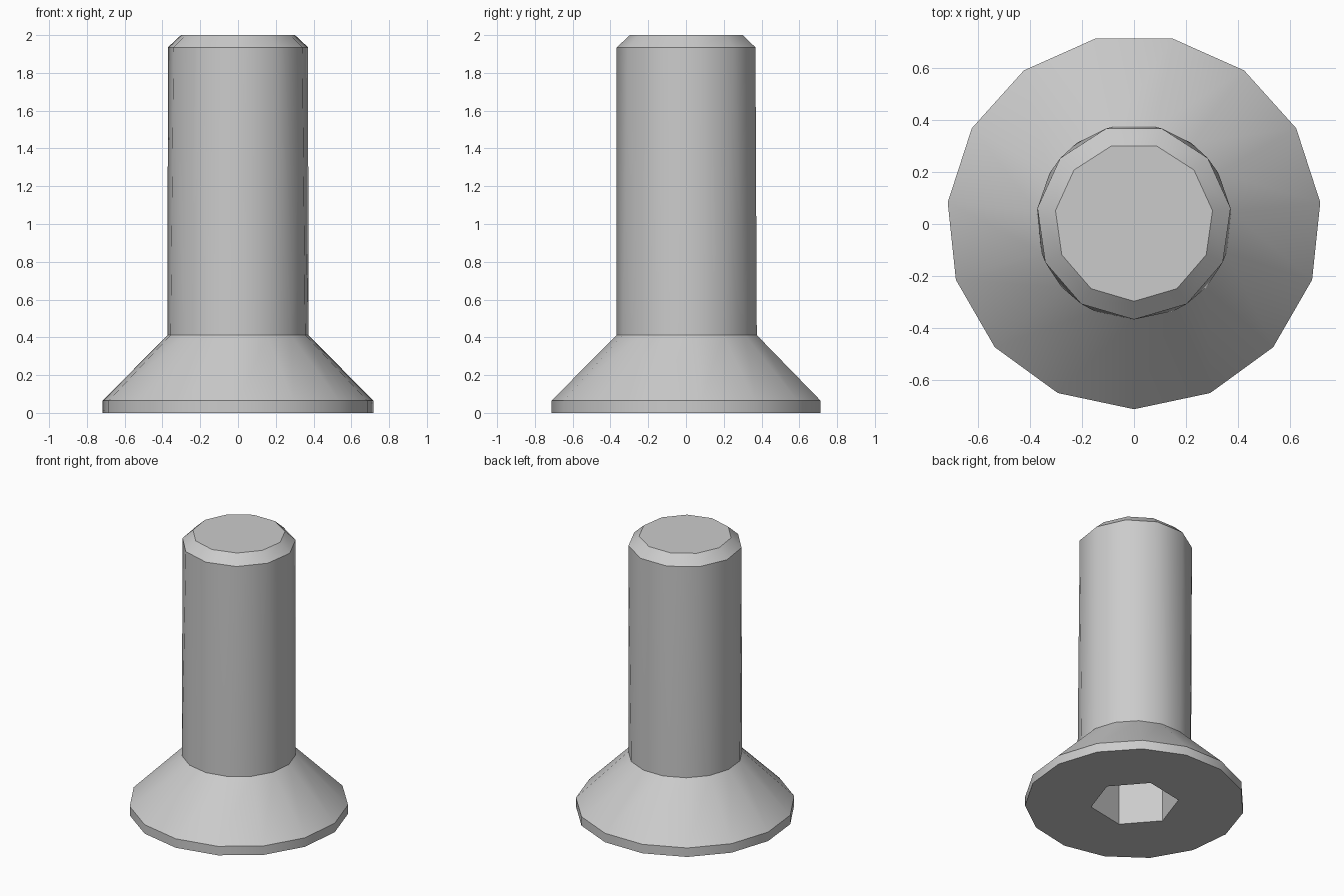
import bpy, bmesh, math

cube = bpy.data.objects.get("Cube")
if cube:
    bpy.data.objects.remove(cube, do_unlink=True)

steel = bpy.data.materials.new("plain_grey_steel")
steel.use_nodes = True
grey = (0.6, 0.6, 0.6, 1)
steel.diffuse_color = grey
steel.node_tree.nodes["Principled BSDF"].inputs["Base Color"].default_value = grey

CENTRE_Y = 0.008
START = -math.pi / 2
bm = bmesh.new()


def ring(sides, radius, z, turn=0.0):
    """Regular polygon of vertices, first one at the front."""
    verts = []
    for i in range(sides):
        a = START + math.radians(turn) + math.tau * i / sides
        verts.append(bm.verts.new((radius * math.cos(a), CENTRE_Y + radius * math.sin(a), z)))
    return verts


def loft(a, b):
    """Join two rings, with quads if they match and triangles if they do not."""
    n, m = len(a), len(b)
    if n == m:
        for i in range(n):
            bm.faces.new((a[i], a[(i + 1) % n], b[(i + 1) % n], b[i]))
        return
    i = j = 0
    while i < n or j < m:
        if j == m or (i < n and (i + 1) / n <= (j + 1) / m):
            bm.faces.new((a[i % n], a[(i + 1) % n], b[j % m]))
            i += 1
        else:
            bm.faces.new((a[i % n], b[(j + 1) % m], b[j % m]))
            j += 1


# Hex socket sunk into the underside of the head
socket_floor = ring(6, 0.29, 0.42, -19)
socket_mouth = ring(6, 0.29, 0, -19)
# Countersunk head
head_base = ring(15, 0.72, 0)
head_rim = ring(15, 0.72, 0.065)
neck = ring(15, 0.375, 0.412)
# Shank with a chamfered tip
shank_end = ring(11, 0.375, 1.935)
tip = ring(11, 0.305, 2)

rings = [socket_floor, socket_mouth, head_base, head_rim, neck, shank_end, tip]
for lower, upper in zip(rings, rings[1:]):
    loft(lower, upper)
bm.faces.new(socket_floor)
bm.faces.new(tip)
bmesh.ops.recalc_face_normals(bm, faces=bm.faces[:])

mesh = bpy.data.meshes.new("countersunk_bolt")
bm.to_mesh(mesh)
bm.free()
mesh.materials.append(steel)
bolt = bpy.data.objects.new("countersunk_bolt", mesh)
bpy.context.collection.objects.link(bolt)

# Smooth sides with crisp rims
for other in bpy.context.selected_objects:
    other.select_set(False)
bolt.select_set(True)
bpy.context.view_layer.objects.active = bolt
bpy.ops.object.shade_smooth_by_angle(angle=math.radians(30))
